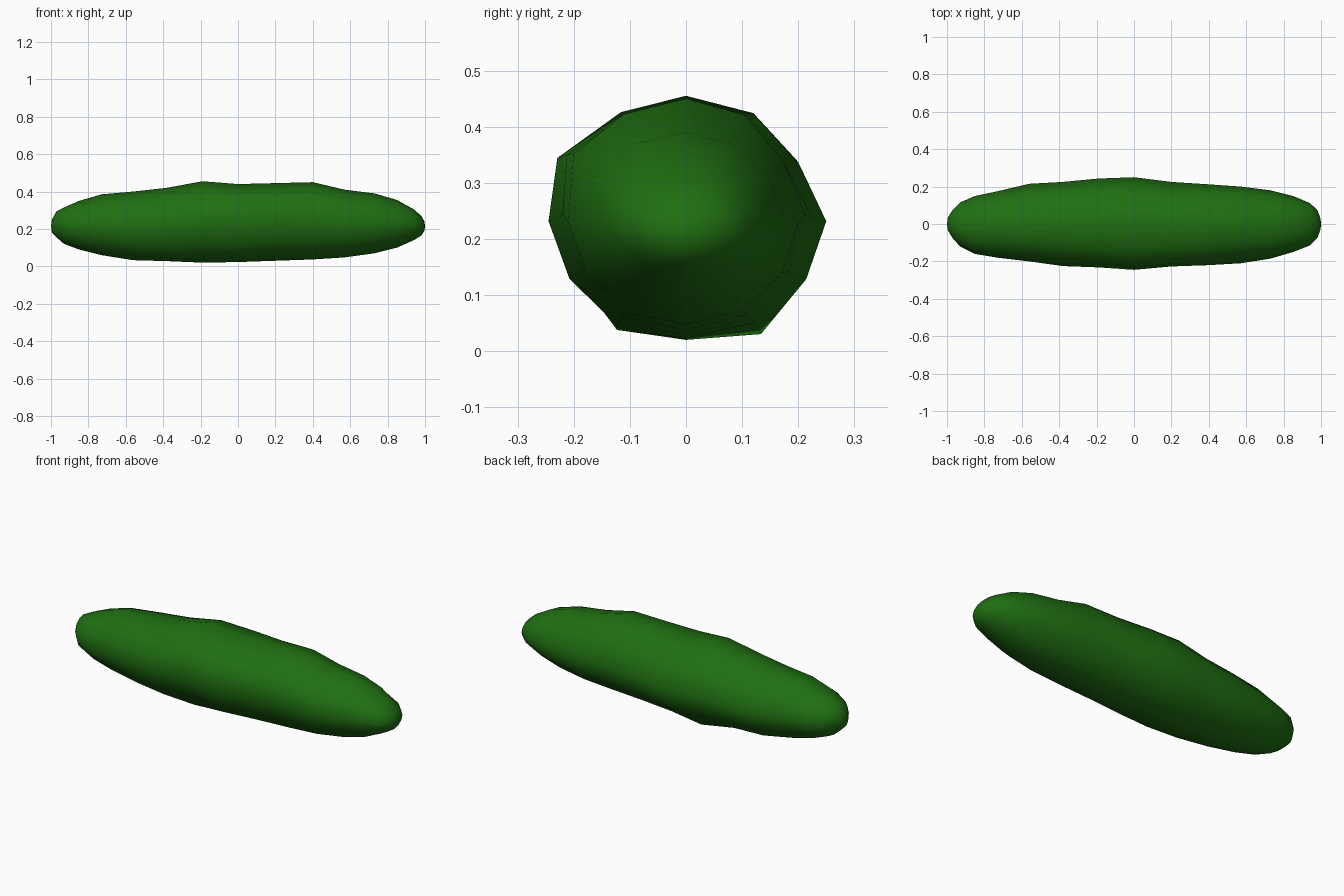
import bpy, bmesh, math

# Rings along the body: x, top z, bottom z, +y reach, -y reach
RINGS = [
    (-0.995, 0.25, 0.18, 0.035, 0.035),
    (-0.97, 0.295, 0.155, 0.075, 0.075),
    (-0.93, 0.315, 0.12, 0.115, 0.12),
    (-0.85, 0.35, 0.09, 0.15, 0.16),
    (-0.73, 0.385, 0.06, 0.175, 0.18),
    (-0.56, 0.40, 0.033, 0.215, 0.20),
    (-0.38, 0.42, 0.028, 0.225, 0.225),
    (-0.19, 0.455, 0.02, 0.243, 0.232),
    (0.0, 0.44, 0.023, 0.25, 0.245),
    (0.20, 0.445, 0.03, 0.225, 0.227),
    (0.40, 0.45, 0.037, 0.212, 0.22),
    (0.57, 0.41, 0.048, 0.20, 0.21),
    (0.73, 0.39, 0.07, 0.18, 0.185),
    (0.85, 0.355, 0.10, 0.15, 0.15),
    (0.94, 0.305, 0.14, 0.112, 0.115),
    (0.98, 0.27, 0.165, 0.075, 0.075),
    (0.997, 0.24, 0.19, 0.03, 0.03),
]
SIDES = 12
# Long ridges and furrows, one factor per side starting at +y
RIDGES = [1, .94, .99, 1, 1.0, 1.01, 1, .98, 1.02, 1, 1.0, .99]
# Local lumps: (ring, side) -> factor
LUMPS = {(7, 10): 1.10, (8, 5): 1.07, (9, 5): 1.07, (10, 5): 1.04,
         (8, 2): 1.03, (7, 8): 1.04, (6, 8): 1.04, (7, 7): .95, (9, 1): .96}

bm = bmesh.new()
loops = []
for r, (x, top, bottom, right, left) in enumerate(RINGS):
    mid = (top + bottom) / 2
    loop = []
    for s in range(SIDES):
        a = math.tau * s / SIDES
        k = LUMPS.get((r, s), 1) * (RIDGES[s] if 2 < r < 14 else 1)
        c = math.cos(a)
        loop.append(bm.verts.new((x, c * k * (right if c > 0 else left),
                                  mid + math.sin(a) * k * (top - bottom) / 2)))
    loops.append(loop)
for a, b in zip(loops, loops[1:]):
    for s in range(SIDES):
        t = (s + 1) % SIDES
        bm.faces.new((a[s], a[t], b[t], b[s]))

# Rounded tips
for loop, x in ((loops[0], -1.0), (loops[-1], 1.0)):
    tip = bm.verts.new((x, 0, 0.215))
    for s in range(SIDES):
        bm.faces.new((tip, loop[s], loop[(s + 1) % SIDES]))
bmesh.ops.recalc_face_normals(bm, faces=bm.faces[:])
for f in bm.faces:
    f.smooth = True

mesh = bpy.data.meshes.new("cucumber")
bm.to_mesh(mesh)
bm.free()
body = bpy.data.objects.new("cucumber", mesh)
bpy.context.collection.objects.link(body)

skin = bpy.data.materials.new("green_skin")
skin.diffuse_color = (0.014, 0.16, 0.006, 1)
mesh.materials.append(skin)
